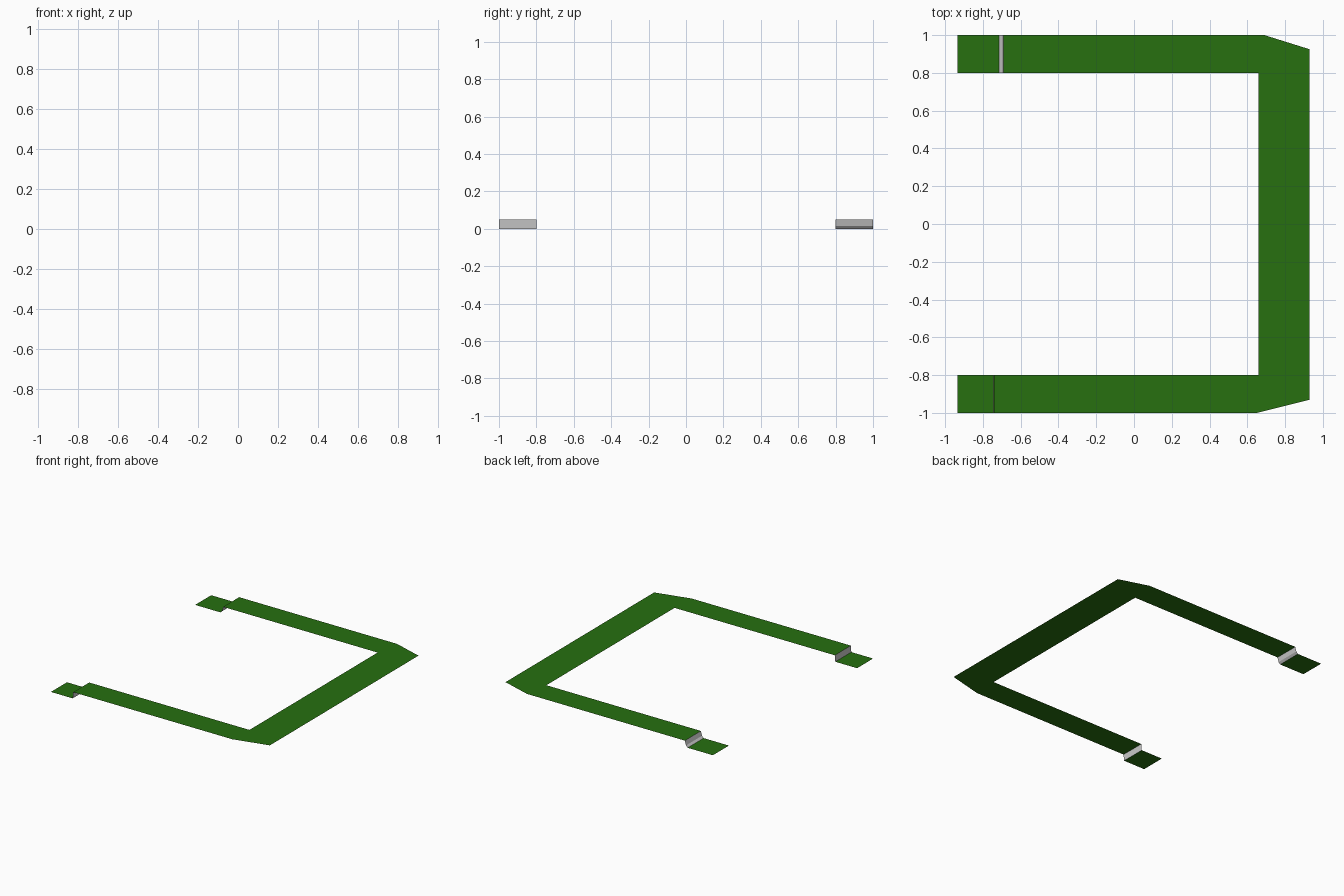
import bpy, bmesh

if "Cube" in bpy.data.objects:
    bpy.data.objects.remove(bpy.data.objects["Cube"])

TOP = 0.05          # height of the main frame
END = -0.935        # free ends of the arms
green = bpy.data.materials.new("green")
green.diffuse_color = (0.02, 0.16, 0.005, 1)
green.use_nodes = True
green.node_tree.nodes["Principled BSDF"].inputs["Base Color"].default_value = green.diffuse_color


def sheet(name, polygons, material=None):
    """Thin single-surface part made from a few polygons."""
    bm = bmesh.new()
    for poly in polygons:
        bm.faces.new([bm.verts.new(p) for p in poly])
    bmesh.ops.remove_doubles(bm, verts=bm.verts, dist=1e-4)
    mesh = bpy.data.meshes.new(name)
    bm.to_mesh(mesh)
    bm.free()
    obj = bpy.data.objects.new(name, mesh)
    bpy.context.collection.objects.link(obj)
    if material:
        mesh.materials.append(material)
    return obj


def strip(profile, y0, y1):
    """Quads sweeping an x-z profile across y, facing up."""
    return [[(xa, y0, za), (xb, y0, zb), (xb, y1, zb), (xa, y1, za)]
            for (xa, za), (xb, zb) in zip(profile, profile[1:])]


# step profiles of the two arms, rising from the end tab to the frame
back_step = [(-0.715, 0), (-0.70, 0.015), (-0.69, TOP)]
front_step = [(-0.745, 0), (-0.74, TOP)]

# U-shaped frame with clipped outer corners
outline = [(front_step[-1][0], -1), (0.65, -1), (0.93, -0.93), (0.93, 0.925),
           (0.69, 1), (back_step[-1][0], 1), (back_step[-1][0], 0.8),
           (0.66, 0.8), (0.66, -0.8), (front_step[-1][0], -0.8)]
sheet("frame", [[(x, y, TOP) for x, y in outline]], green)

# low end tabs and the grey steps joining them to the frame
for side, step, y0, y1 in (("back", back_step, 0.8, 1),
                           ("front", front_step, -1, -0.8)):
    sheet(side + "_tab", strip([(END, 0), step[0]], y0, y1), green)
    sheet(side + "_step", strip(step, y0, y1))
